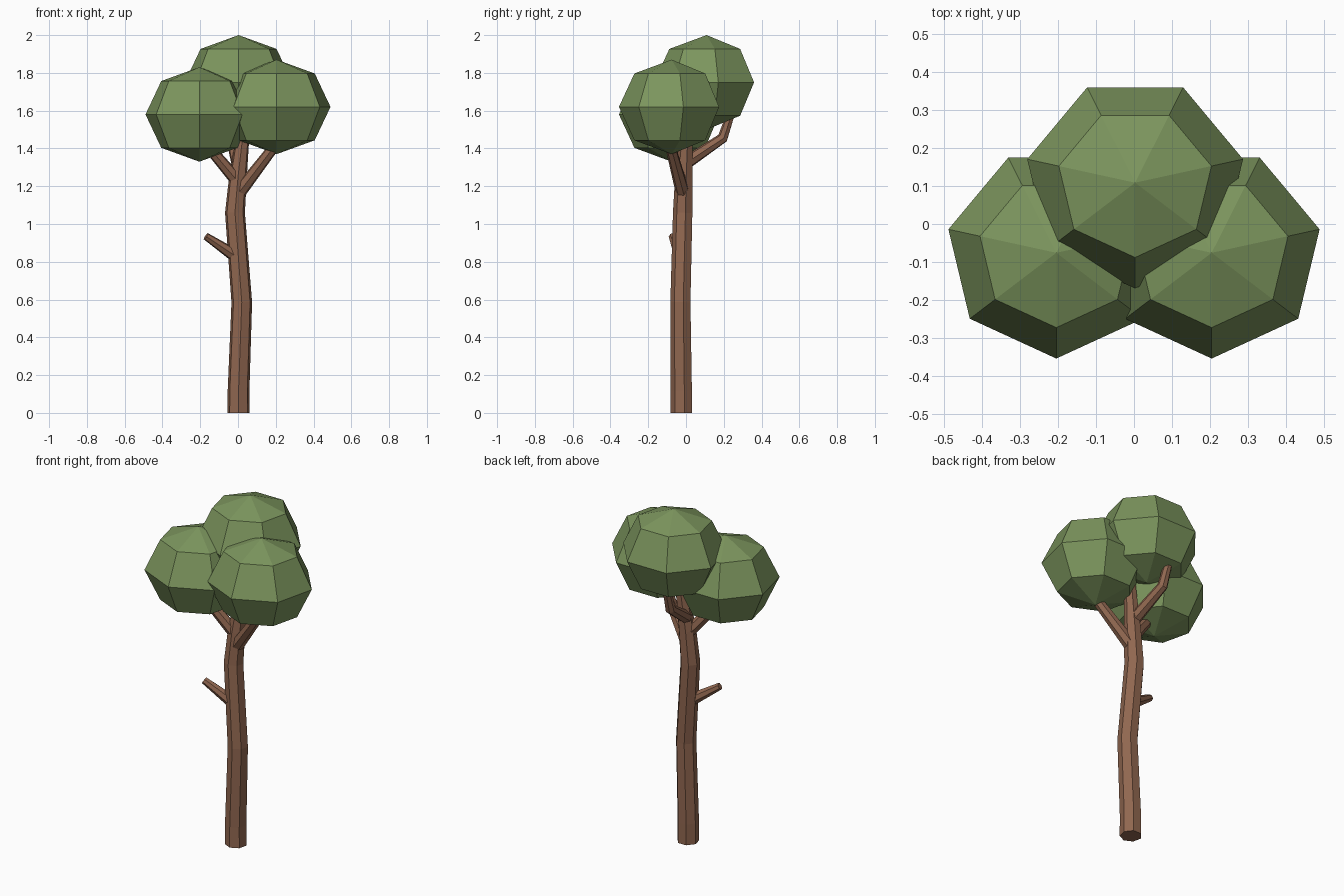
import bpy, bmesh, math
from mathutils import Vector, Matrix

if "Cube" in bpy.data.objects:
    bpy.data.objects.remove(bpy.data.objects["Cube"])

SIDES = 7


def material(name, rgb):
    m = bpy.data.materials.new(name)
    m.diffuse_color = (*rgb, 1)
    m.use_nodes = True
    m.node_tree.nodes["Principled BSDF"].inputs["Base Color"].default_value = m.diffuse_color
    return m


bark = material("bark", (0.28, 0.135, 0.08))
leaf = material("leaf", (0.2, 0.3, 0.11))


def finish(bm, name, mat):
    bmesh.ops.recalc_face_normals(bm, faces=bm.faces)
    me = bpy.data.meshes.new(name)
    bm.to_mesh(me)
    bm.free()
    me.materials.append(mat)
    ob = bpy.data.objects.new(name, me)
    bpy.context.collection.objects.link(ob)
    return ob


def limb(name, path):
    """Seven-sided tube through (x, y, z, radius) points, with end caps."""
    pts = [Vector(p[:3]) for p in path]
    bm = bmesh.new()
    rings = []
    for i, p in enumerate(pts):
        before = (p - pts[i - 1]).normalized() if i else Vector()
        after = (pts[i + 1] - p).normalized() if i + 1 < len(pts) else Vector()
        t = (before + after).normalized()
        u = Vector((0, -1, 0))
        u = (u - t * u.dot(t)).normalized()
        v = t.cross(u)
        rings.append([bm.verts.new(p + path[i][3] * (u * math.cos(a) + v * math.sin(a)))
                      for a in (math.tau * k / SIDES for k in range(SIDES))])
    for a, b in zip(rings, rings[1:]):
        for k in range(SIDES):
            n = (k + 1) % SIDES
            bm.faces.new((a[k], a[n], b[n], b[k]))
    bm.faces.new(rings[0])
    bm.faces.new(rings[-1])
    return finish(bm, name, bark)


def foliage(name, centre):
    """Flattened low-poly ball with one corner facing the front."""
    bm = bmesh.new()
    bmesh.ops.create_uvsphere(bm, u_segments=SIDES, v_segments=4, radius=1)
    bm.verts.ensure_lookup_table()
    e = next(v.co for v in bm.verts if abs(v.co.z) < 0.01)
    turn = Matrix.Rotation(-math.pi / 2 - math.atan2(e.y, e.x), 4, 'Z')
    size = Matrix.Diagonal((0.292, 0.279, 0.25, 1))
    bm.transform(Matrix.Translation(centre) @ size @ turn)
    return finish(bm, name, leaf)


# Trunk
limb("trunk", [(0.003, -0.022, 0, 0.06), (0.003, -0.022, 0.12, 0.059),
               (0.02, -0.027, 0.585, 0.056), (-0.016, -0.015, 1.06, 0.054),
               (0.0, -0.01, 1.25, 0.048), (0.033, 0.005, 1.53, 0.032)])

# Branches
limb("left_branch", [(-0.005, -0.015, 1.23, 0.036), (-0.2, -0.075, 1.46, 0.027)])
limb("right_branch", [(0.0, -0.015, 1.16, 0.038), (0.215, -0.09, 1.44, 0.027)])
limb("back_branch", [(0.0, -0.005, 1.32, 0.036), (-0.035, 0.195, 1.455, 0.029),
                     (-0.04, 0.235, 1.575, 0.023)])
limb("branch_stub", [(-0.005, -0.025, 0.825, 0.036), (-0.17, -0.072, 0.935, 0.02)])

# Leaf clusters
foliage("left_foliage", (-0.205, -0.076, 1.58))
foliage("right_foliage", (0.205, -0.076, 1.62))
foliage("back_foliage", (0.003, 0.109, 1.75))
